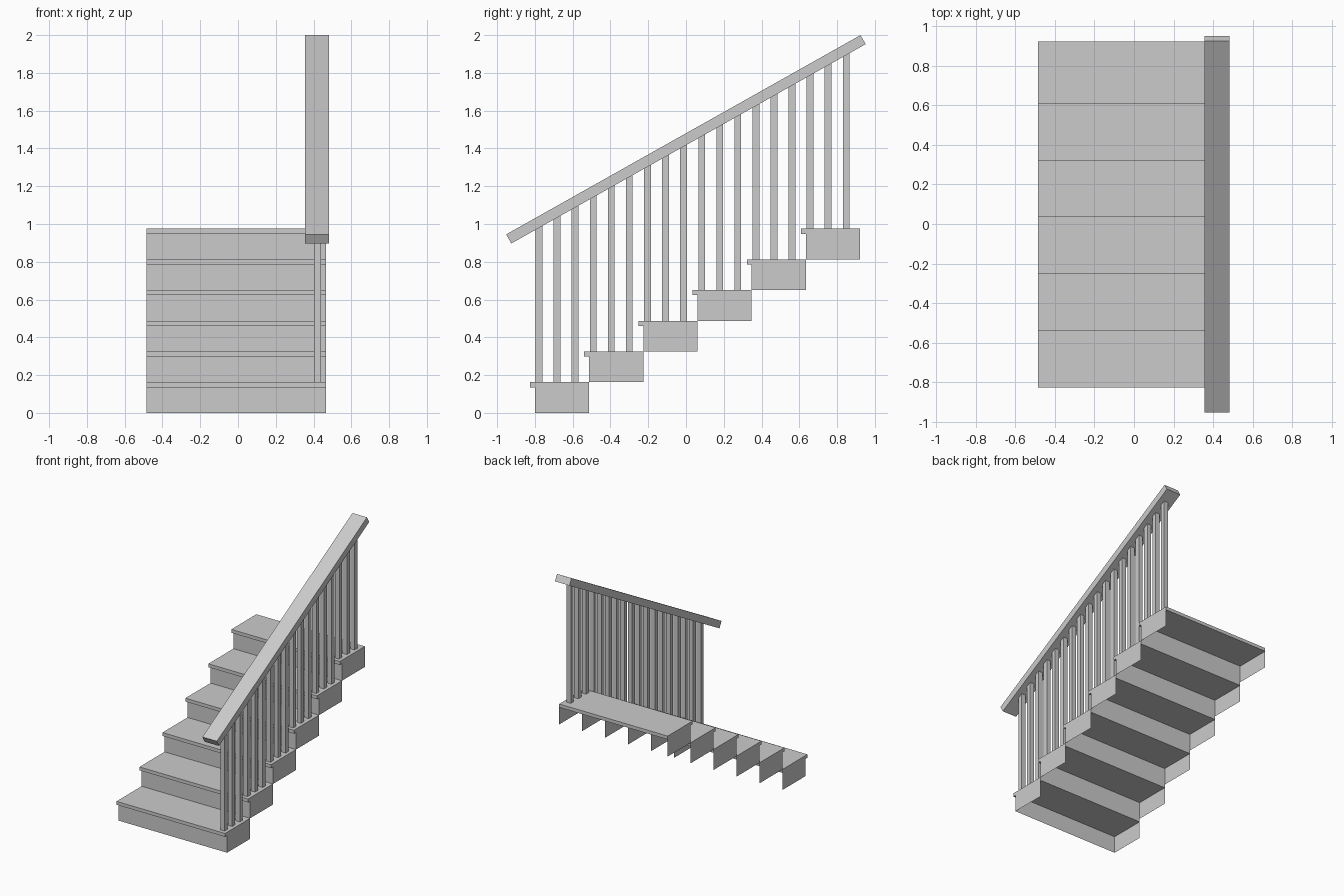
import bpy

if "Cube" in bpy.data.objects:
    bpy.data.objects.remove(bpy.data.objects["Cube"])

STEPS, RUN, RISE = 6, 0.287, 0.1625
X0, X1 = -0.485, 0.465            # stair width
Y0 = -0.80                        # first riser
NOSE, TREAD = 0.026, 0.027
SLOPE = 1.055 / 1.876             # handrail slope


def make(name, verts, faces):
    me = bpy.data.meshes.new(name)
    me.from_pydata(verts, [], faces)
    me.update()
    ob = bpy.data.objects.new(name, me)
    bpy.context.collection.objects.link(ob)
    return ob


def prism(name, profile, xa, xb):
    """Extrude a counter-clockwise (y, z) profile from xa to xb."""
    n = len(profile)
    verts = [(x, y, z) for x in (xa, xb) for y, z in profile]
    faces = [tuple(reversed(range(n))), tuple(range(n, 2 * n))]
    faces += [(i, (i + 1) % n, n + (i + 1) % n, n + i) for i in range(n)]
    return make(name, verts, faces)


def rail_underside(y):
    return 0.897 + SLOPE * (y + 0.925)


for i in range(STEPS):
    y, z = Y0 + RUN * i, RISE * i
    back, top = y + RUN, z + RISE
    under = top - TREAD

    # Tread slab with overhanging nose
    prism(f"tread_{i + 1}", [(y - NOSE, under), (back, under),
                             (back, top), (y - NOSE, top)], X0, X1)

    # Thin riser and end panels, open at the back and underneath
    verts = [(x, a, b) for x in (X0, X1)
             for a, b in ((y, z), (back, z), (back, under), (y, under))]
    make(f"riser_and_ends_{i + 1}", verts,
         [(3, 2, 1, 0), (4, 5, 6, 7), (0, 4, 7, 3)])

    # Three square balusters per step, cut to the rail slope
    for j in range(3):
        c = -0.778 + RUN * i + 0.0955 * j
        a, b = c - 0.018, c + 0.018
        prism(f"baluster_{3 * i + j + 1}",
              [(a, top), (b, top), (b, rail_underside(b)),
               (a, rail_underside(a))], 0.402, 0.439)

# Sloping handrail with square-cut ends
prism("handrail", [(-0.925, 0.897), (0.951, 1.952),
                   (0.924, 2.0), (-0.952, 0.945)], 0.355, 0.482)
